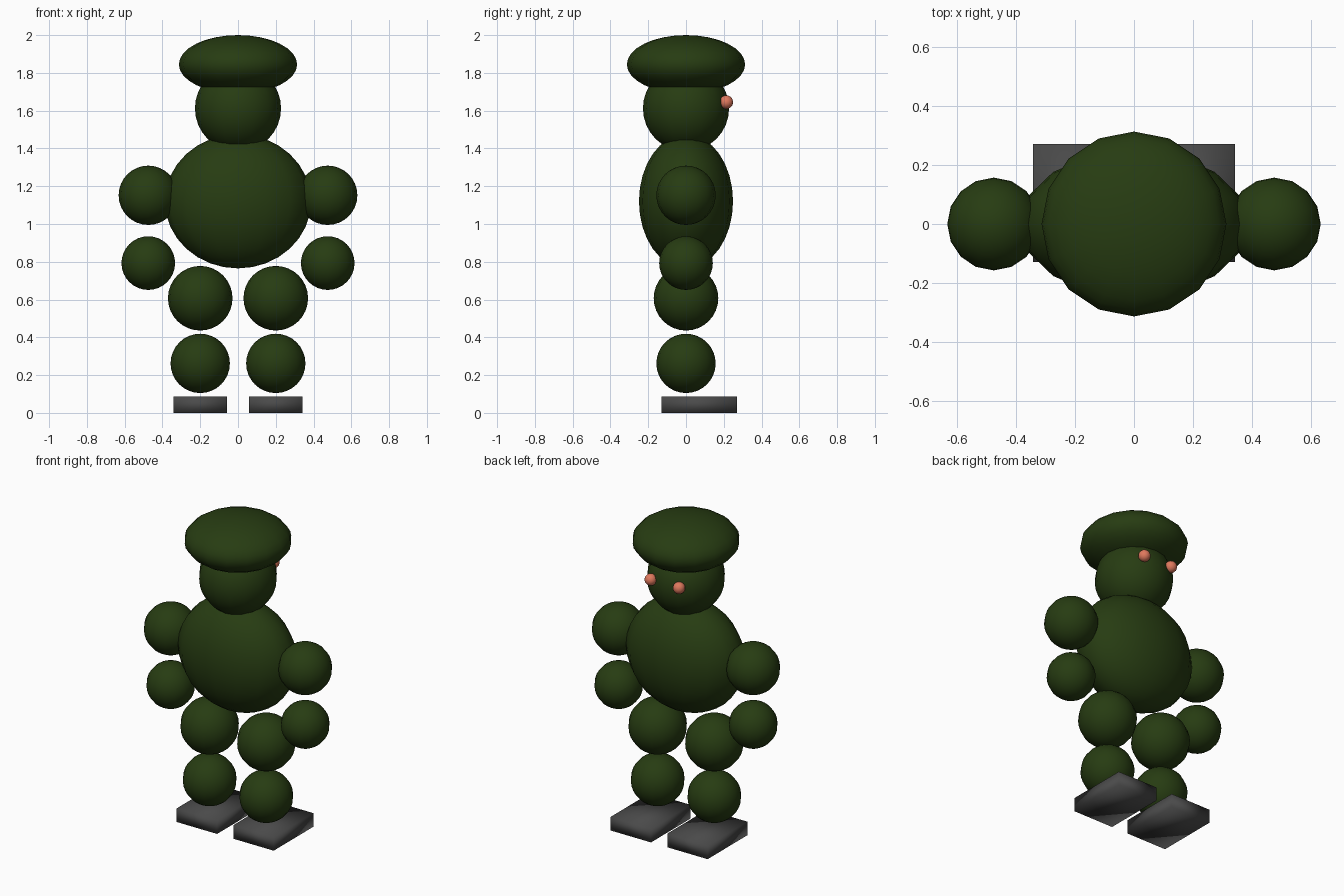
import bpy

if "Cube" in bpy.data.objects:
    bpy.data.objects.remove(bpy.data.objects["Cube"])

def mat(name, rgb):
    m = bpy.data.materials.new(name)
    m.diffuse_color = (*rgb, 1)
    m.use_nodes = True
    m.node_tree.nodes["Principled BSDF"].inputs["Base Color"].default_value = m.diffuse_color
    return m

GREEN = mat("dark green", (0.02, 0.045, 0.006))
GREY = mat("dark grey", (0.068, 0.068, 0.068))
CORAL = mat("coral", (0.74, 0.19, 0.11))

def finish(name, size, material):
    o = bpy.context.object
    o.name = name
    o.scale = size
    bpy.ops.object.transform_apply(location=False, rotation=False, scale=True)
    o.data.materials.append(material)
    bpy.ops.object.shade_smooth()

def ball(name, loc, radii, material=GREEN):
    bpy.ops.mesh.primitive_uv_sphere_add(segments=16, ring_count=16, radius=1, location=loc)
    finish(name, radii, material)

def box(name, loc, size, material):
    bpy.ops.mesh.primitive_cube_add(size=1, location=loc)
    finish(name, size, material)

# Body, head and hat
ball("torso", (0, 0, 1.12), (0.387, 0.249, 0.355))
ball("head", (0, 0, 1.612), (0.228,) * 3)
ball("hat", (0, 0, 1.845), (0.313, 0.313, 0.155))

# Paired parts
for side, s in (("left", -1), ("right", 1)):
    ball(side + "_upper_arm", (s * 0.475, 0, 1.152), (0.157,) * 3)
    ball(side + "_hand", (s * 0.475, 0, 0.793), (0.142,) * 3)
    ball(side + "_thigh", (s * 0.2, 0, 0.607), (0.171,) * 3)
    ball(side + "_shin", (s * 0.2, 0, 0.262), (0.157,) * 3)
    box(side + "_foot", (s * 0.2, 0.071, 0.0435), (0.285, 0.4, 0.087), GREY)
    ball(side + "_eye", (s * 0.1, 0.213, 1.645), (0.036,) * 3, CORAL)
